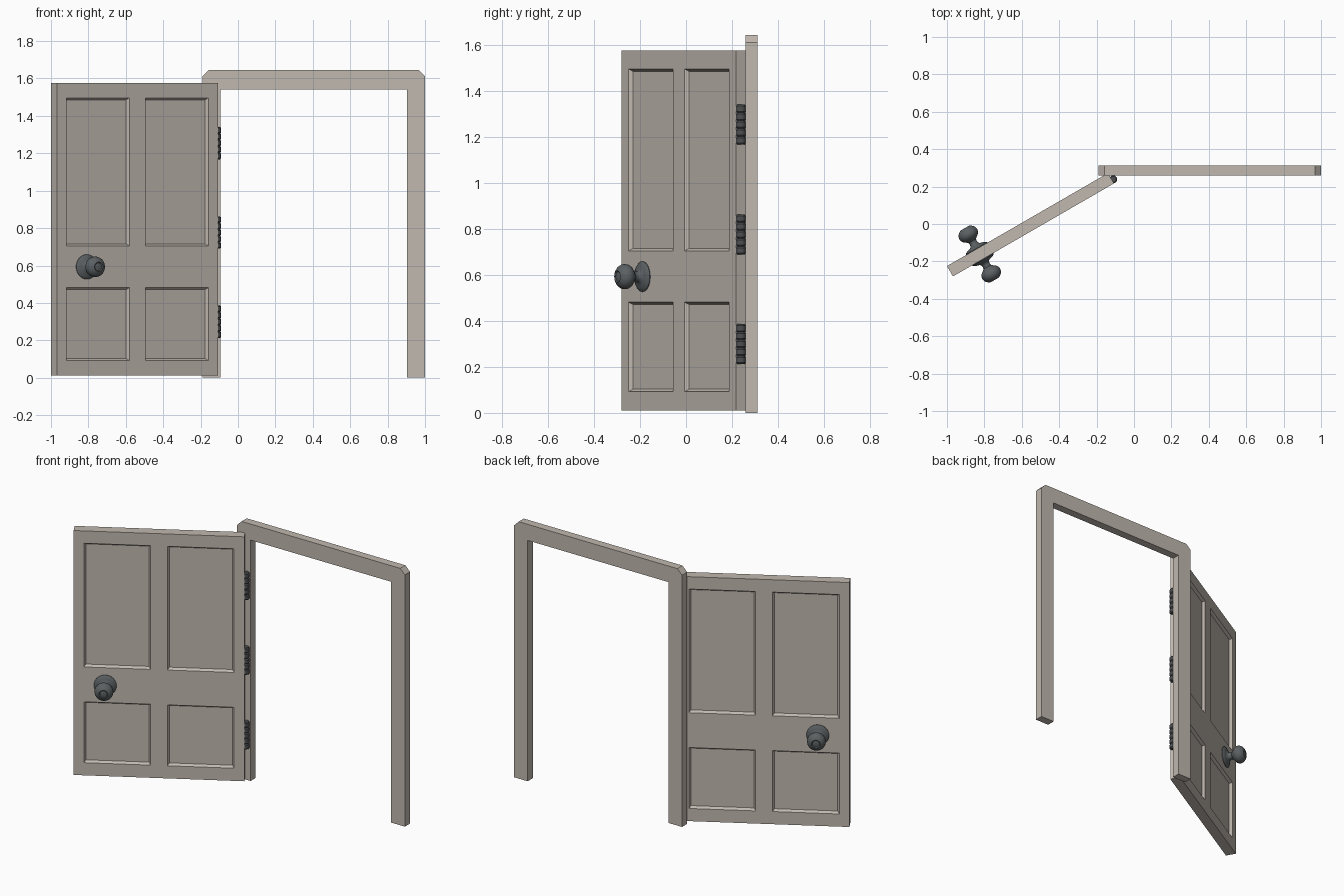
import bpy, bmesh, math
from mathutils import Matrix, Vector

if "Cube" in bpy.data.objects:
    bpy.data.objects.remove(bpy.data.objects["Cube"])


def material(name, rgb):
    m = bpy.data.materials.new(name)
    m.diffuse_color = (*rgb, 1)
    m.use_nodes = True
    m.node_tree.nodes["Principled BSDF"].inputs["Base Color"].default_value = m.diffuse_color
    return m


wood = material("pale_grey_wood", (0.53, 0.48, 0.43))
metal = material("dark_knob_metal", (0.105, 0.118, 0.124))
hinge_metal = material("dark_hinge_metal", (0.075, 0.08, 0.082))


def make(name, bm, mat, matrix=Matrix(), smooth=False):
    bmesh.ops.recalc_face_normals(bm, faces=bm.faces)
    me = bpy.data.meshes.new(name)
    bm.to_mesh(me)
    bm.free()
    me.materials.append(mat)
    ob = bpy.data.objects.new(name, me)
    bpy.context.collection.objects.link(ob)
    ob.matrix_world = matrix
    if smooth:
        bpy.context.view_layer.objects.active = ob
        ob.select_set(True)
        bpy.ops.object.shade_smooth_by_angle(angle=math.radians(35))
        ob.select_set(False)
    return ob


def lathe(name, profile, mat, matrix, segs=32):
    """Revolve (radius, height) points about local z."""
    bm = bmesh.new()
    vs = [bm.verts.new((r, 0, h)) for r, h in profile]
    es = [bm.edges.new(p) for p in zip(vs, vs[1:])]
    bmesh.ops.spin(bm, geom=vs + es, cent=(0, 0, 0), axis=(0, 0, 1),
                   angle=2 * math.pi, steps=segs, use_duplicate=False)
    bmesh.ops.remove_doubles(bm, verts=bm.verts, dist=1e-5)
    return make(name, bm, mat, matrix, True)


# Door frame: chamfered outline pushed back
L, R, W, H, C = -0.19, 1.0, 0.097, 1.645, 0.033
outline = [(L, 0), (L + W, 0), (L + W, H - 0.103), (R - W, H - 0.103), (R - W, 0),
           (R, 0), (R, H - C), (R - C, H), (L + C, H), (L, H - C)]
bm = bmesh.new()
face = bm.faces.new([bm.verts.new((x, 0.26, z)) for x, z in outline])
ext = bmesh.ops.extrude_face_region(bm, geom=[face])
bmesh.ops.translate(bm, vec=(0, 0.052, 0),
                    verts=[v for v in ext["geom"] if isinstance(v, bmesh.types.BMVert)])
make("door_frame", bm, wood)

# Open door: local x runs from the free edge to the hinge edge
ANGLE = math.radians(30)
LEN, THICK, Z0, Z1 = 0.994, 0.064, 0.011, 1.576
door_matrix = Matrix.Translation((-0.984, -0.2525, 0)) @ Matrix.Rotation(ANGLE, 4, "Z")
xs = [0.059, 0.448, 0.546, 0.935]
zs = [0.092, 0.482, 0.705, 1.497]

bm = bmesh.new()
bmesh.ops.create_cube(bm, size=1, matrix=Matrix.Translation((LEN / 2, 0, (Z0 + Z1) / 2))
                      @ Matrix.Diagonal((LEN, THICK, Z1 - Z0, 1)))
for axis, cuts in (((1, 0, 0), xs), ((0, 0, 1), zs)):
    for c in cuts:
        bmesh.ops.bisect_plane(bm, geom=bm.verts[:] + bm.edges[:] + bm.faces[:],
                               plane_co=Vector(axis) * c, plane_no=axis)
bm.normal_update()


# Recessed panels on both sides
def is_panel(f):
    c = f.calc_center_median()
    return (abs(f.normal.y) > 0.9
            and (xs[0] < c.x < xs[1] or xs[2] < c.x < xs[3])
            and (zs[0] < c.z < zs[1] or zs[2] < c.z < zs[3]))


bmesh.ops.inset_individual(bm, faces=[f for f in bm.faces if is_panel(f)],
                           thickness=0.0155, depth=-0.017)
make("door", bm, wood, door_matrix)

# Knobs with rosettes on both faces
knob = [(0, 0.028), (0.066, 0.028), (0.066, 0.035), (0.06, 0.041), (0.045, 0.047),
        (0.03, 0.051), (0.024, 0.057), (0.021, 0.068), (0.023, 0.08), (0.033, 0.089),
        (0.046, 0.099), (0.053, 0.11), (0.055, 0.122), (0.053, 0.134), (0.047, 0.145),
        (0.037, 0.154), (0.026, 0.160), (0.021, 0.156), (0.012, 0.158), (0, 0.159)]
for name, turn in (("front_knob", 90), ("back_knob", -90)):
    lathe(name, knob, metal, door_matrix @ Matrix.Translation((0.184, 0, 0.593))
          @ Matrix.Rotation(math.radians(turn), 4, "X"))

# Hinges: five rounded knuckles each
HEIGHT, COUNT, RAD = 0.173, 5, 0.021
step = HEIGHT / COUNT
barrel = [(0, 0)]
for i in range(COUNT):
    z = i * step
    barrel += [(RAD - 0.005, z), (RAD, z + 0.006), (RAD, z + step - 0.006)]
barrel += [(RAD - 0.005, HEIGHT), (0, HEIGHT)]
for name, z in (("lower_hinge", 0.213), ("middle_hinge", 0.69), ("upper_hinge", 1.168)):
    lathe(name, barrel, hinge_metal, Matrix.Translation((-0.111, 0.239, z)), 20)
